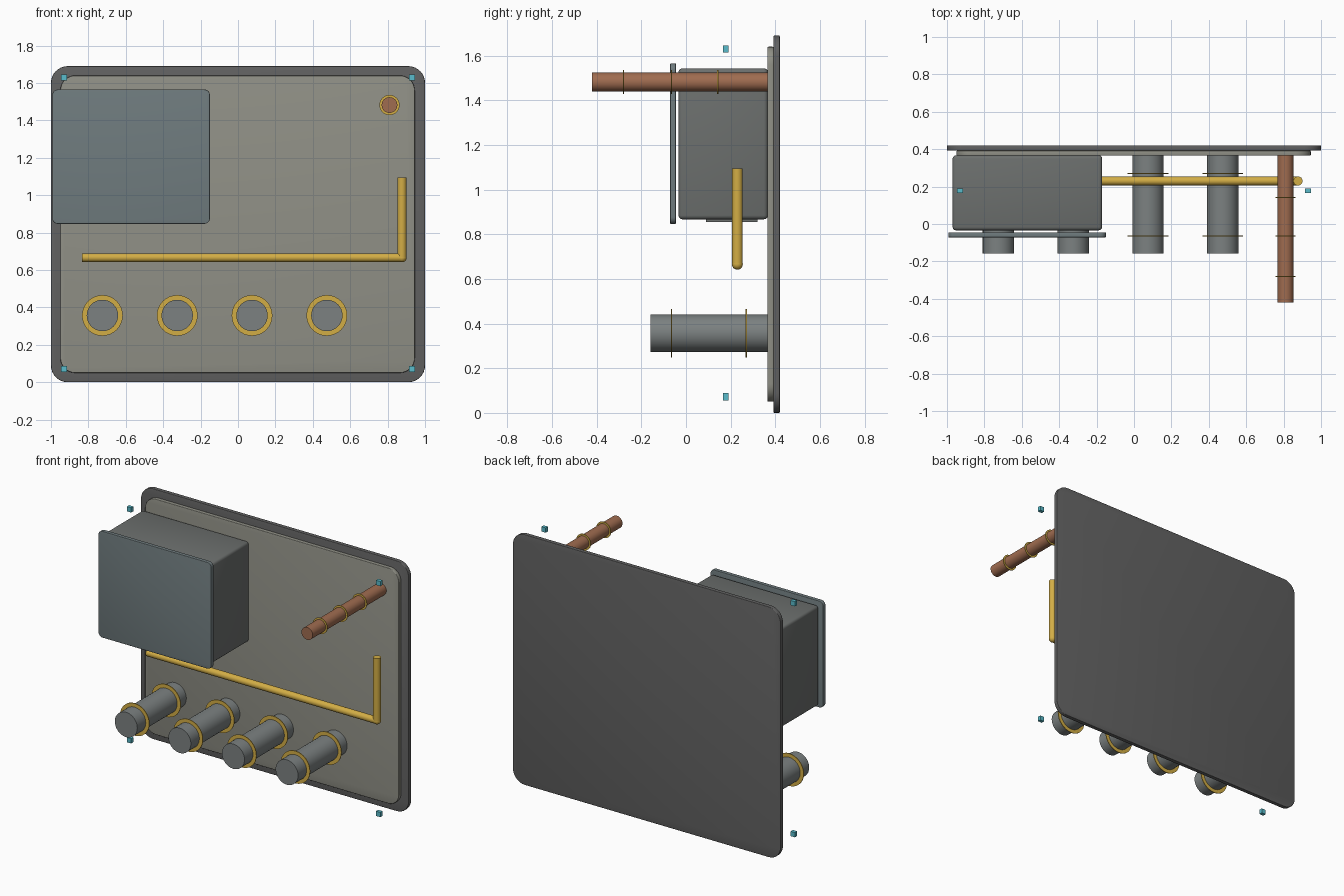
import bpy, bmesh, math
from mathutils import Vector

if "Cube" in bpy.data.objects:
    bpy.data.objects.remove(bpy.data.objects["Cube"])


def material(name, rgb):
    m = bpy.data.materials.new(name)
    m.diffuse_color = (*rgb, 1)
    m.use_nodes = True
    m.node_tree.nodes["Principled BSDF"].inputs["Base Color"].default_value = m.diffuse_color
    return m


DARK = material("dark_grey", (0.12, 0.12, 0.12))
STONE = material("warm_grey", (0.28, 0.28, 0.24))
STEEL = material("steel_grey", (0.2, 0.22, 0.22))
CASE = material("case_grey", (0.15, 0.16, 0.155))
LID = material("blue_grey", (0.16, 0.2, 0.21))
BRASS = material("yellow", (0.65, 0.42, 0.06))
COPPER = material("copper", (0.35, 0.15, 0.08))
CYAN = material("cyan", (0.1, 0.5, 0.6))


def finish(name, bm, mat):
    bmesh.ops.recalc_face_normals(bm, faces=bm.faces)
    me = bpy.data.meshes.new(name)
    bm.to_mesh(me)
    bm.free()
    me.materials.append(mat)
    ob = bpy.data.objects.new(name, me)
    bpy.context.collection.objects.link(ob)
    bpy.ops.object.select_all(action='DESELECT')
    ob.select_set(True)
    bpy.context.view_layer.objects.active = ob
    bpy.ops.object.shade_smooth_by_angle(angle=math.radians(35))
    return ob


def box(name, lo, hi, mat, corner=0, edge=0):
    """Box with rounded corners seen from the front and softened edges."""
    lo, hi = Vector(lo), Vector(hi)
    bm = bmesh.new()
    bmesh.ops.create_cube(bm, size=1)
    for v in bm.verts:
        v.co = (lo + hi) / 2 + v.co * (hi - lo)
    if corner:
        along_y = [e for e in bm.edges
                   if abs(e.verts[0].co.y - e.verts[1].co.y) > 1e-4]
        bmesh.ops.bevel(bm, geom=along_y, offset=corner, segments=8,
                        profile=0.5, affect='EDGES')
    if edge:
        rim = [e for e in bm.edges if e.calc_face_angle(0) > 1]
        bmesh.ops.bevel(bm, geom=rim, offset=edge, segments=3,
                        profile=0.5, affect='EDGES')
    return finish(name, bm, mat)


def rod(name, a, b, r, mat):
    a, b = Vector(a), Vector(b)
    bm = bmesh.new()
    bmesh.ops.create_cone(bm, cap_ends=True, segments=32, radius1=r, radius2=r,
                          depth=(b - a).length)
    rot = (b - a).to_track_quat('Z', 'Y')
    for v in bm.verts:
        v.co = rot @ v.co + (a + b) / 2
    return finish(name, bm, mat)


def ring(name, x, y, z, r_in, r_out, mat, half=0.0025, n=32):
    """Thin flat collar around a pipe running along y."""
    bm = bmesh.new()
    loops = []
    for r, dy in ((r_in, -half), (r_out, -half), (r_out, half), (r_in, half)):
        loops.append([bm.verts.new((x + r * math.cos(2 * math.pi * i / n), y + dy,
                                    z + r * math.sin(2 * math.pi * i / n)))
                      for i in range(n)])
    for k in range(4):
        p, q = loops[k], loops[(k + 1) % 4]
        for i in range(n):
            j = (i + 1) % n
            bm.faces.new((p[i], p[j], q[j], q[i]))
    return finish(name, bm, mat)


# wall plates
box("back_plate", (-1, 0.392, 0), (1, 0.42, 1.69), DARK, corner=0.09, edge=0.004)
box("front_plate", (-0.95, 0.365, 0.05), (0.945, 0.392, 1.64), STONE, corner=0.08, edge=0.004)

# control box with its cover and bottom entry plate
box("control_box", (-0.97, -0.034, 0.867), (-0.17, 0.367, 1.543), CASE, edge=0.018)
box("box_cover", (-0.993, -0.071, 0.847), (-0.15, -0.045, 1.565), LID, corner=0.03, edge=0.003)
box("entry_plate", (-0.87, 0.09, 0.855), (-0.27, 0.32, 0.869), CASE)

# row of steel pipes with collars
for i in range(4):
    x, z = -0.725 + 0.4 * i, 0.357
    rod(f"pipe_{i + 1}", (x, -0.158, z), (x, 0.367, z), 0.084, STEEL)
    for j, y in enumerate((-0.065, 0.27)):
        ring(f"pipe_{i + 1}_collar_{j + 1}", x, y, z, 0.084, 0.109, BRASS)

# copper pipe with collars
rod("copper_pipe", (0.81, -0.42, 1.482), (0.81, 0.367, 1.482), 0.042, COPPER)
for j, y in enumerate((-0.28, -0.065, 0.142)):
    ring(f"copper_collar_{j + 1}", 0.81, y, 1.482, 0.042, 0.054, BRASS)

# bent yellow conduit
elbow = Vector((0.877, 0.23, 0.666))
rod("conduit_run", (-0.835, 0.23, 0.666), elbow, 0.023, BRASS)
rod("conduit_riser", elbow, (0.877, 0.23, 1.094), 0.024, BRASS)
bm = bmesh.new()
bmesh.ops.create_uvsphere(bm, u_segments=24, v_segments=12, radius=0.0245)
bmesh.ops.translate(bm, verts=bm.verts, vec=elbow)
finish("conduit_elbow", bm, BRASS)

# corner marker blocks
for side, sx in (("left", -1), ("right", 1)):
    for level, z in (("lower", 0.072), ("upper", 1.63)):
        x, y = 0.93 * sx, 0.178
        box(f"marker_{level}_{side}", (x - 0.016, y - 0.012, z - 0.016),
            (x + 0.016, y + 0.012, z + 0.016), CYAN)
